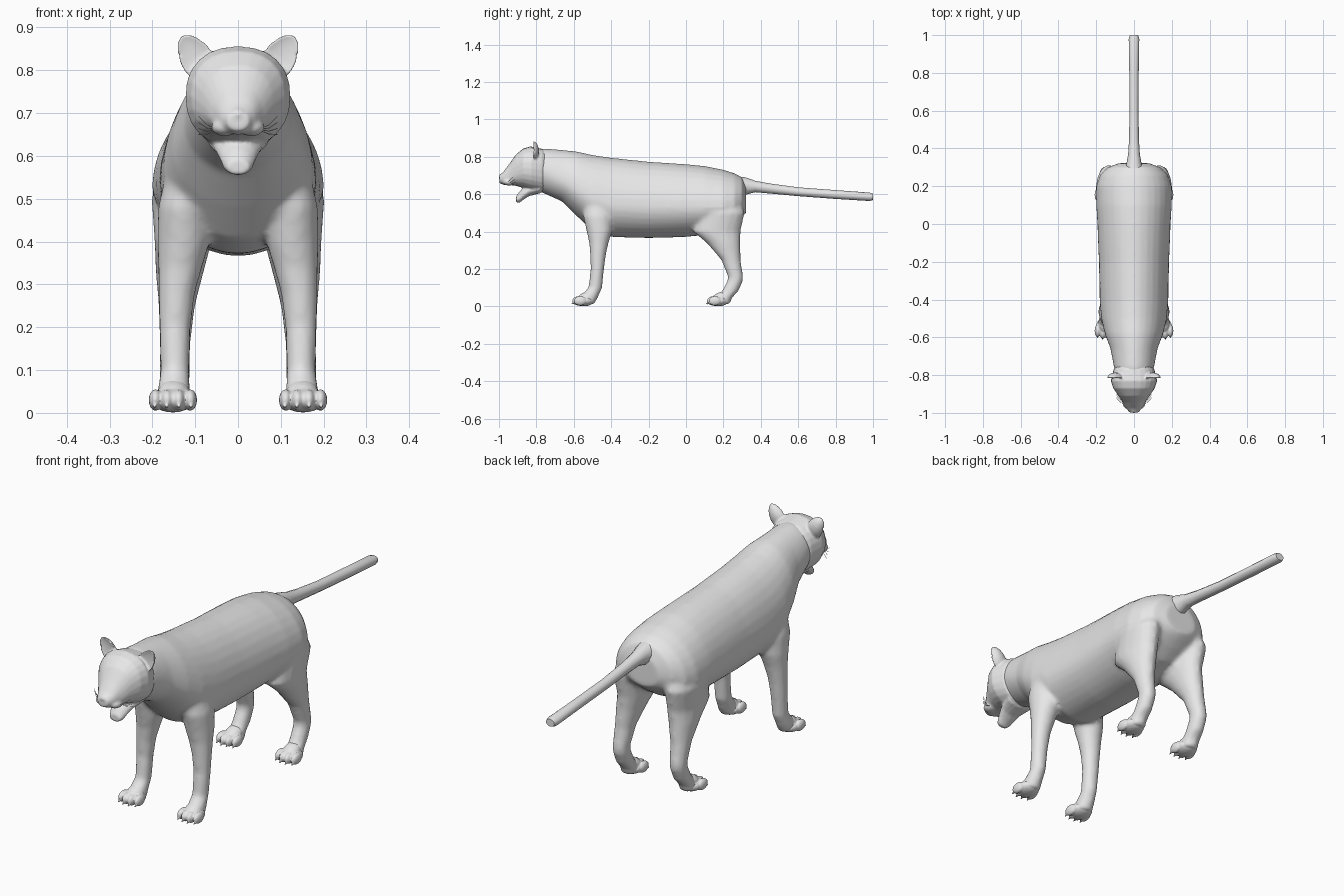
import bpy
import bmesh
from math import sin, cos, pi, radians
from mathutils import Matrix, Vector

cube = bpy.data.objects.get("Cube")
if cube:
    bpy.data.objects.remove(cube, do_unlink=True)

GREY = (0.8, 0.8, 0.8, 1)
grey = bpy.data.materials.new("plain grey")
grey.use_nodes = True
grey.diffuse_color = GREY
grey.node_tree.nodes["Principled BSDF"].inputs["Base Color"].default_value = GREY


def finish(name, bm):
    """Turn a bmesh into a smooth shaded object."""
    bmesh.ops.recalc_face_normals(bm, faces=bm.faces[:])
    mesh = bpy.data.meshes.new(name)
    bm.to_mesh(mesh)
    bm.free()
    mesh.materials.append(grey)
    mesh.shade_smooth()
    mesh.set_sharp_from_angle(angle=radians(50))
    obj = bpy.data.objects.new(name, mesh)
    bpy.context.collection.objects.link(obj)
    return obj


def blend(obj, voxel, rounds):
    """Fuse the overlapping volumes of an object into one soft skin."""
    remesh = obj.modifiers.new("fuse", 'REMESH')
    remesh.mode = 'VOXEL'
    remesh.voxel_size = voxel
    remesh.use_smooth_shade = True
    smooth = obj.modifiers.new("soften", 'SMOOTH')
    smooth.factor = 0.5
    smooth.iterations = rounds


def loft(bm, rings):
    """Skin a row of point rings and cap both ends."""
    rows = [[bm.verts.new(p) for p in ring] for ring in rings]
    n = len(rows[0])
    for a, b in zip(rows, rows[1:]):
        for i in range(n):
            j = (i + 1) % n
            bm.faces.new((a[i], a[j], b[j], b[i]))
    bm.faces.new(rows[0])
    bm.faces.new(rows[-1])


def power(v, p):
    return (abs(v) ** (2 / p)) * (1 if v > 0 else -1)


def length_loft(bm, stations, p=2.0, n=24):
    """Loft along y; each station is y, top, widest height, bottom, half width."""
    rings = []
    for y, top, mid, low, w in stations:
        ring = []
        for i in range(n):
            a = 2 * pi * i / n
            s = power(sin(a), p)
            ring.append((w * power(cos(a), p), y, mid + s * (top - mid if s > 0 else mid - low)))
        rings.append(ring)
    loft(bm, rings)


def upright_loft(bm, stations, side, n=16):
    """Loft along z; each station is z, x, y, half width, half depth."""
    loft(bm, [[(side * (x + rx * cos(2 * pi * i / n)), y + ry * sin(2 * pi * i / n), z)
               for i in range(n)] for z, x, y, rx, ry in stations])


def ball(bm, centre, radii, turn=Matrix(), cup=False):
    """Ellipsoid; a cup has its front half pushed into its back half and a narrower tip."""
    made = bmesh.ops.create_uvsphere(bm, u_segments=16, v_segments=10, radius=1)["verts"]
    if cup:
        for v in made:
            v.co.x *= 1 - .2 * v.co.z
            if v.co.y < 0:
                v.co.y *= -0.3
    place = Matrix.Translation(centre) @ turn @ Matrix.Diagonal((*radii, 1))
    bmesh.ops.transform(bm, matrix=place, verts=made)


# Torso with neck, and the four legs fused to it
TORSO = [
    (-.84, .83, .73, .64, .08), (-.76, .845, .72, .605, .106), (-.66, .837, .67, .56, .125),
    (-.58, .828, .62, .48, .155), (-.5, .81, .57, .405, .174), (-.4, .795, .54, .372, .182),
    (-.2, .774, .53, .366, .186), (0, .761, .53, .372, .194), (.1, .751, .53, .382, .2),
    (.2, .731, .53, .41, .2), (.26, .712, .54, .45, .18), (.3, .69, .56, .48, .14),
    (.322, .64, .56, .5, .08)]
FRONT_LEG = [
    (.6, .1, -.48, .06, .065), (.48, .125, -.47, .062, .08), (.4, .127, -.463, .062, .068),
    (.34, .135, -.466, .052, .052), (.28, .143, -.47, .043, .043), (.2, .147, -.474, .037, .036),
    (.1, .147, -.485, .034, .037), (.05, .15, -.52, .039, .05), (.012, .15, -.54, .042, .05)]
HIND_LEG = [
    (.62, .09, .2, .06, .08), (.5, .132, .19, .07, .124), (.4, .128, .165, .067, .127),
    (.34, .135, .2, .058, .09), (.25, .143, .24, .043, .052), (.16, .147, .265, .036, .041),
    (.135, .147, .262, .036, .042), (.08, .148, .235, .036, .045), (.045, .15, .2, .039, .045),
    (.012, .15, .18, .042, .057)]
bm = bmesh.new()
length_loft(bm, TORSO, p=1.9, n=32)
for side in (-1, 1):
    upright_loft(bm, FRONT_LEG, side)
    upright_loft(bm, HIND_LEG, side)
blend(finish("torso_and_legs", bm), 0.01, 6)

# Tail
bm = bmesh.new()
length_loft(bm, [
    (.25, .7, .64, .57, .06), (.32, .69, .645, .598, .04), (.37, .672, .641, .611, .031),
    (.45, .657, .631, .604, .026), (.6, .637, .613, .59, .024), (.8, .622, .598, .575, .025),
    (.98, .609, .586, .564, .028), (1, .603, .586, .569, .022)], n=12)
finish("tail", bm)

# Head: skull and muzzle, lower jaw, cheek pads, nose and cupped ears
bm = bmesh.new()
length_loft(bm, [
    (-.72, .82, .72, .64, .07), (-.77, .843, .73, .61, .108), (-.83, .856, .74, .62, .123),
    (-.87, .845, .74, .635, .11), (-.91, .812, .72, .645, .083), (-.945, .762, .69, .65, .059),
    (-.975, .722, .685, .65, .042), (-.998, .7, .682, .66, .024)], p=2.25)
length_loft(bm, [
    (-.78, .66, .63, .605, .07), (-.84, .65, .62, .59, .055), (-.87, .635, .6, .57, .044),
    (-.89, .615, .58, .555, .036), (-.908, .59, .572, .556, .026)], n=16)
for side in (-1, 1):
    ball(bm, (side * .031, -.945, .667), (.031, .036, .021))
    ball(bm, (side * .1, -.82, .832), (.04, .034, .059),
         Matrix.Rotation(side * radians(32), 4, 'Y'), cup=True)
ball(bm, (0, -.985, .695), (.02, .016, .016))
blend(finish("head", bm), 0.005, 4)

for side, word in ((-1, "right"), (1, "left")):
    # Whiskers
    curve = bpy.data.curves.new(word + "_whiskers", 'CURVE')
    curve.dimensions = '3D'
    curve.bevel_depth = 0.001
    curve.bevel_resolution = 0
    curve.materials.append(grey)
    for i in range(4):
        spline = curve.splines.new('POLY')
        spline.points.add(2)
        path = [(.045, -.955, .662), (.072, -.945, .672), (.092, -.925, .692)]
        for k, (point, (x, y, z)) in enumerate(zip(spline.points, path)):
            point.co = (side * x, y + .008 * i, z - .007 * i * k, 1)
    bpy.context.collection.objects.link(bpy.data.objects.new(curve.name, curve))

    # Paws: a pad rising to the ankle, four toes and their claws
    for pair, front in (("front", -.613), ("hind", .107)):
        bm = bmesh.new()
        ball(bm, (side * .152, front + .066, .03), (.05, .055, .029))
        ball(bm, (side * .15, front + .075, .045), (.038, .05, .03),
             Matrix.Rotation(radians(25), 4, 'X'))
        for i in range(4):
            off = (i - 1.5) * .027
            back = .009 * (abs(i - 1.5) > 1)
            ball(bm, (side * .152 + off, front + .039 + back, .03), (.016, .034, .025))
            tip = Vector((side * .152 + off * 1.05, front + .01 + back, .018))
            bmesh.ops.create_cone(
                bm, cap_ends=True, segments=6, radius1=.009, radius2=.002, depth=.026,
                matrix=Matrix.Translation(tip) @ Matrix.Rotation(radians(120), 4, 'X'))
        blend(finish(f"{pair}_{word}_paw", bm), 0.0035, 2)
